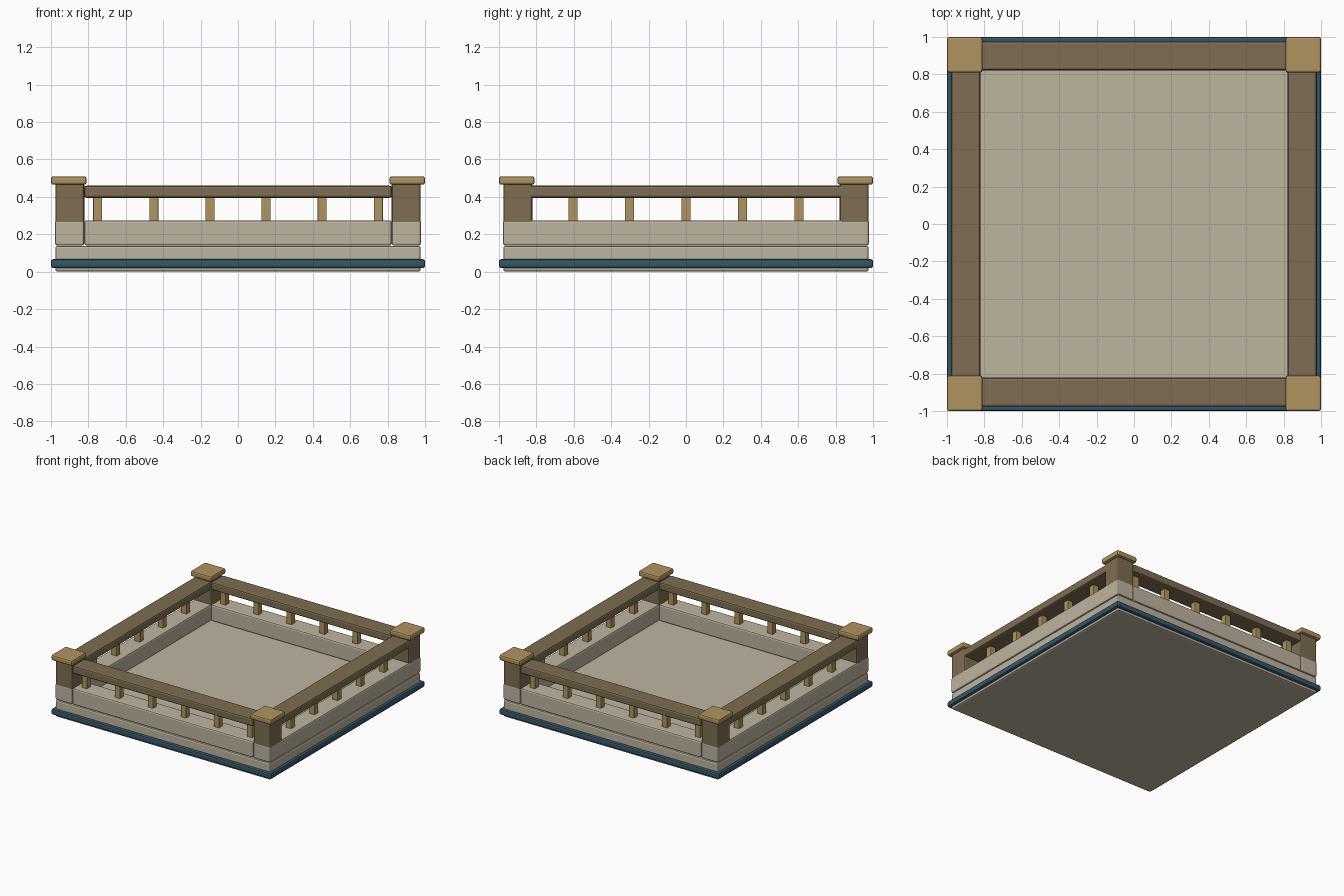
import bpy
import bmesh
from mathutils import Vector

cube = bpy.data.objects.get("Cube")
if cube:
    bpy.data.objects.remove(cube, do_unlink=True)


def material(name, rgb):
    mat = bpy.data.materials.new(name)
    mat.use_nodes = True
    colour = (*rgb, 1)
    mat.diffuse_color = colour
    mat.node_tree.nodes["Principled BSDF"].inputs["Base Color"].default_value = colour
    return mat


CREAM = material("cream stone", (0.52, 0.46, 0.35))
BROWN = material("brown wood", (0.21, 0.155, 0.085))
TAN = material("tan wood", (0.44, 0.295, 0.115))
BLUE = material("blue trim", (0.033, 0.095, 0.135))


def box(name, low, high, mat, bevel=0.012):
    """Box between two corners, with softly rounded edges."""
    low, high = Vector(low), Vector(high)
    bm = bmesh.new()
    bmesh.ops.create_cube(bm, size=1)
    for v in bm.verts:
        v.co = (low + high) / 2 + v.co * (high - low)
    mesh = bpy.data.meshes.new(name)
    bm.to_mesh(mesh)
    bm.free()
    mesh.materials.append(mat)
    obj = bpy.data.objects.new(name, mesh)
    bpy.context.collection.objects.link(obj)
    if bevel:
        mod = obj.modifiers.new("soft edges", "BEVEL")
        mod.width = bevel
        mod.segments = 2
    return obj


INNER, OUTER = 0.822, 0.977
MID = (INNER + OUTER) / 2
FLOOR, WALL_TOP, RAIL_LOW, RAIL_TOP = 0.14, 0.275, 0.395, 0.46
PROUD = OUTER + 0.001

# Floor slab and the trim band around it
box("floor_slab", (-OUTER, -OUTER, 0), (OUTER, OUTER, FLOOR - 0.002), CREAM)
box("base_trim", (-1, -1, 0.02), (1, 1, 0.067), BLUE)


def span(side, a, b):
    """Ordered range between a and b on the given side."""
    return sorted((side * a, side * b))


def baluster(name, x, y):
    r = 0.024
    box(name, (x - r, y - r, WALL_TOP - 0.01), (x + r, y + r, RAIL_LOW + 0.01), TAN, 0.003)


for side, y_name, x_name in ((-1, "front", "right"), (1, "back", "left")):
    # Front and back walls and rails fit between the posts
    y0, y1 = span(side, INNER, OUTER)
    box(y_name + "_wall", (-INNER, y0, FLOOR), (INNER, y1, WALL_TOP), CREAM)
    box(y_name + "_rail", (-INNER, y0, RAIL_LOW), (INNER, y1, RAIL_TOP), BROWN)
    for i in range(6):
        baluster(f"{y_name}_baluster_{i + 1}", (i - 2.5) * 0.3, side * MID)

    # Side walls and rails run the full depth, through the posts
    x0, x1 = span(side, INNER, PROUD)
    box(x_name + "_wall", (x0, -PROUD, FLOOR), (x1, PROUD, WALL_TOP), CREAM)
    x0, x1 = span(side, INNER, OUTER)
    box(x_name + "_rail", (x0, -OUTER, RAIL_LOW), (x1, OUTER, RAIL_TOP), BROWN)
    for i in range(5):
        baluster(f"{x_name}_baluster_{i + 1}", side * MID, (i - 2) * 0.302)

    # Corner posts with overhanging caps
    for other, corner in ((-1, "right"), (1, "left")):
        px, py = span(other, INNER, OUTER), span(side, INNER, OUTER)
        box(f"{y_name}_{corner}_post", (px[0], py[0], FLOOR), (px[1], py[1], 0.475), BROWN)
        cx, cy = span(other, 0.81, 1), span(side, 0.81, 1)
        box(f"{y_name}_{corner}_cap", (cx[0], cy[0], 0.465), (cx[1], cy[1], 0.51), TAN)
